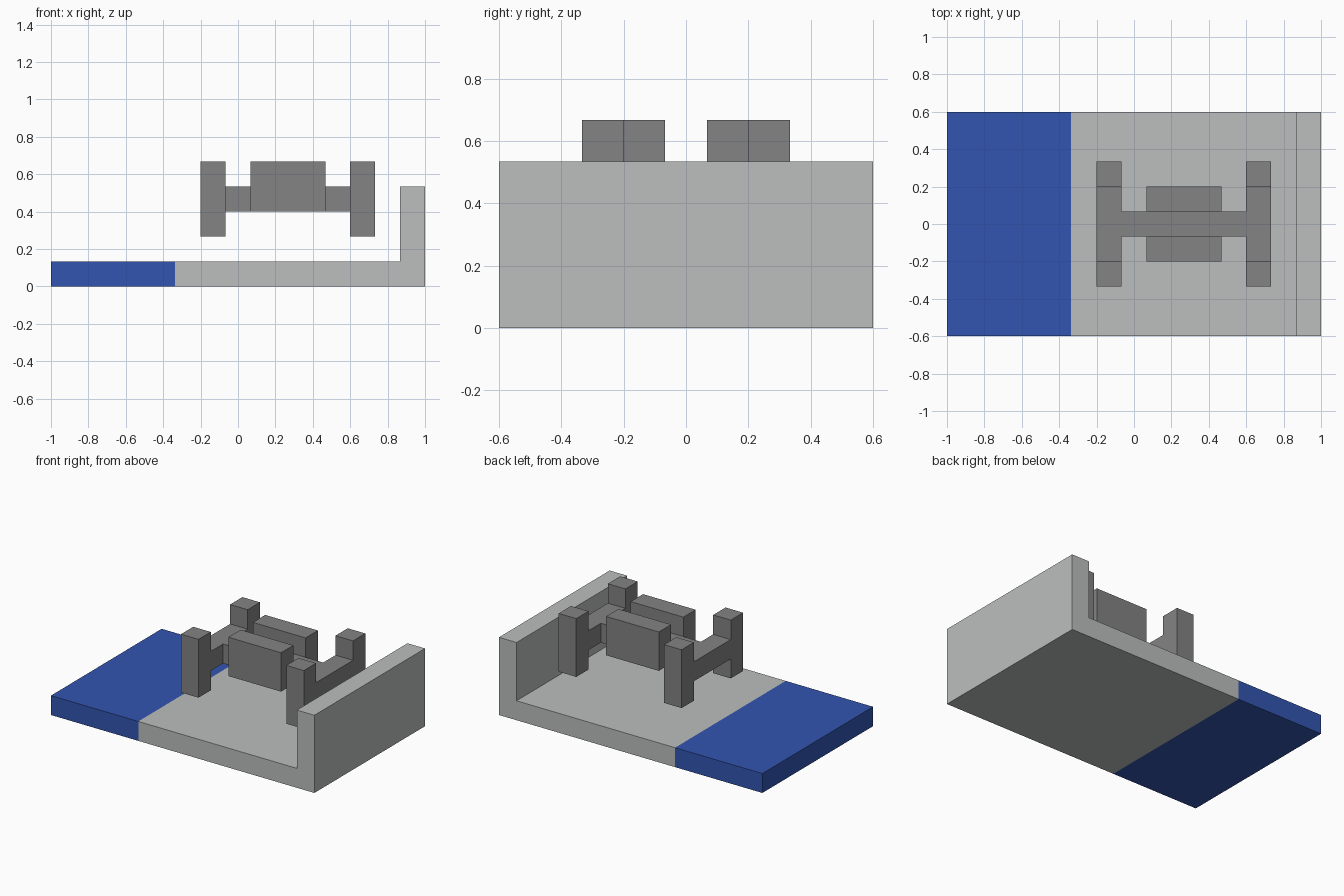
import bpy
import bmesh
from mathutils import Vector

cube = bpy.data.objects.get("Cube")
if cube:
    bpy.data.objects.remove(cube, do_unlink=True)

U = 1 / 15  # modelling unit


def material(name, rgb):
    m = bpy.data.materials.new(name)
    m.use_nodes = True
    m.diffuse_color = (*rgb, 1)
    m.node_tree.nodes["Principled BSDF"].inputs["Base Color"].default_value = (*rgb, 1)
    return m


LIGHT = material("light grey", (0.497, 0.521, 0.515))
BLUE = material("blue", (0.032, 0.091, 0.44))
DARK = material("dark grey", (0.227, 0.227, 0.227))


def finish(name, bm, mats):
    bmesh.ops.recalc_face_normals(bm, faces=bm.faces[:])
    mesh = bpy.data.meshes.new(name)
    bm.to_mesh(mesh)
    bm.free()
    for m in mats:
        mesh.materials.append(m)
    ob = bpy.data.objects.new(name, mesh)
    bpy.context.collection.objects.link(ob)
    return ob


def prism(points, along):
    """Extrude a closed outline along a vector."""
    bm = bmesh.new()
    face = bm.faces.new([bm.verts.new(p) for p in points])
    ext = bmesh.ops.extrude_face_region(bm, geom=[face])
    moved = [v for v in ext["geom"] if isinstance(v, bmesh.types.BMVert)]
    bmesh.ops.translate(bm, verts=moved, vec=along)
    return bm


def box(name, x, y, z):
    """Dark box from (min, max) ranges given in units."""
    (x0, x1), (y0, y1), (z0, z1) = [(a * U, b * U) for a, b in (x, y, z)]
    outline = [(x0, y0, z0), (x1, y0, z0), (x1, y1, z0), (x0, y1, z0)]
    return finish(name, prism(outline, Vector((0, 0, z1 - z0))), [DARK])


# Base: L-shaped bed with an upright wall, blue at the open end
wall_x, floor_z, wall_z = 13 * U, 2 * U, 8 * U
profile = [(-1, 0), (1, 0), (1, wall_z), (wall_x, wall_z), (wall_x, floor_z), (-1, floor_z)]
bm = prism([(x, -0.6, z) for x, z in profile], Vector((0, 1.2, 0)))
split = -0.337
bmesh.ops.bisect_plane(bm, geom=bm.verts[:] + bm.edges[:] + bm.faces[:],
                       plane_co=(split, 0, 0), plane_no=(1, 0, 0))
for f in bm.faces:
    f.material_index = int(f.calc_center_median().x < split)
finish("base_bed", bm, [LIGHT, BLUE])

# Floating frame: H-shaped beam in one piece
quarter = [(-3, -3), (3, -3)]
right = [(11, -3), (11, 3), (9, 3), (9, 1)]
left = [(-1, 1), (-1, 3), (-3, 3), (-3, -3), (-1, -3), (-1, -1)]
outline = right + left + [(9, -1), (9, -3)]
finish("frame_beam", prism([(x * U, y * U, 6 * U) for x, y in outline],
                           Vector((0, 0, 2 * U))), [DARK])

# Side blocks and corner posts on both sides of the beam
for side, y_block, y_post in (("front", (-3, -1), (-5, -3)), ("back", (1, 3), (3, 5))):
    box(side + "_side_block", (1, 7), y_block, (6, 10))
    box(side + "_right_post", (-3, -1), y_post, (4, 10))
    box(side + "_left_post", (9, 11), y_post, (4, 10))
